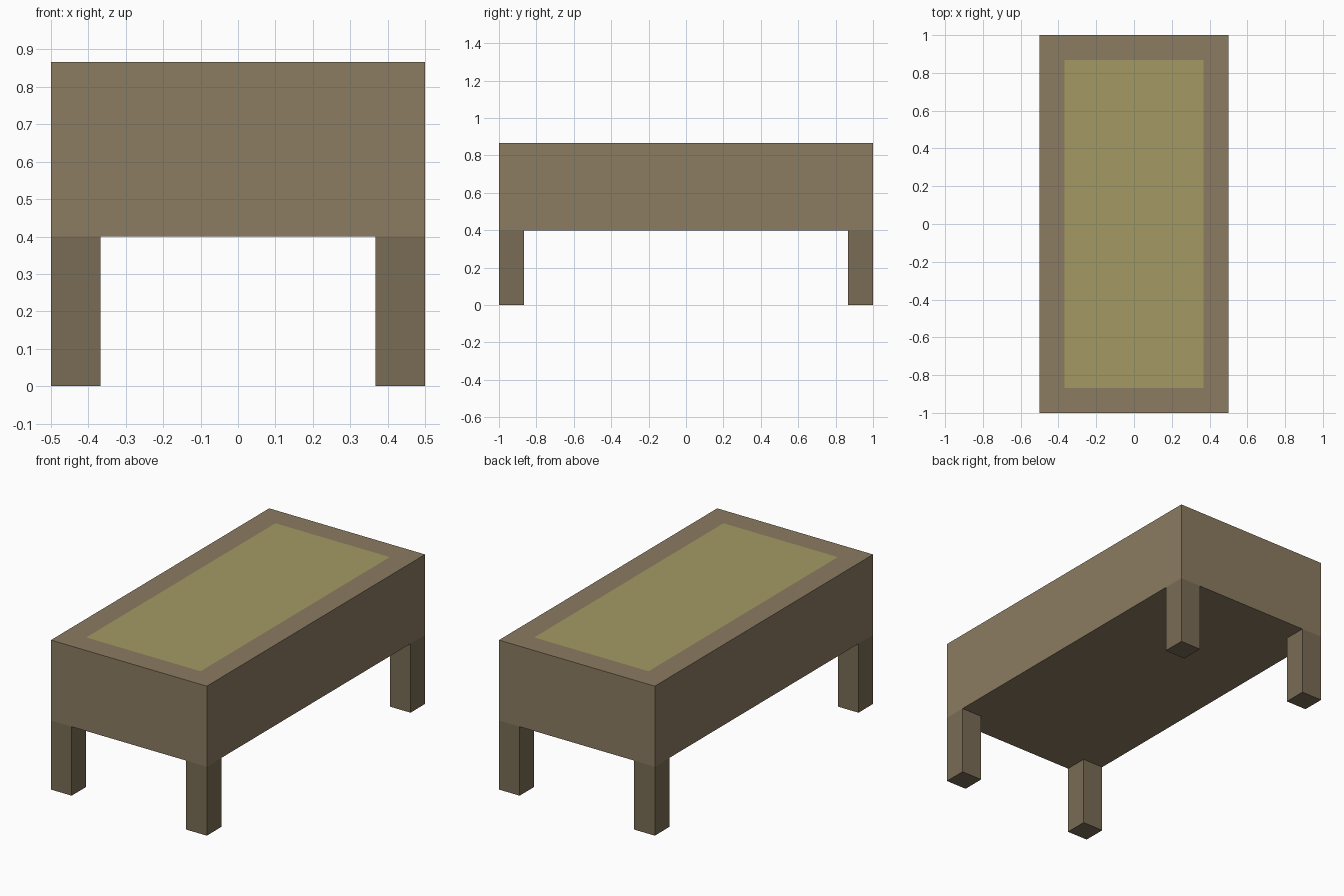
import bpy
import bmesh
from mathutils import Matrix, Vector

if "Cube" in bpy.data.objects:
    bpy.data.objects.remove(bpy.data.objects["Cube"])

WIDTH, LENGTH = 1.0, 2.0
LEG_H, TOP_Z = 0.4, 0.867
LEG = 0.133  # leg thickness, also the width of the top border


def material(name, rgb):
    mat = bpy.data.materials.new(name)
    mat.diffuse_color = (*rgb, 1.0)
    mat.use_nodes = True
    mat.node_tree.nodes["Principled BSDF"].inputs["Base Color"].default_value = mat.diffuse_color
    return mat


def box_bmesh(size, centre):
    bm = bmesh.new()
    bmesh.ops.create_cube(bm, size=1.0, matrix=Matrix.Translation(centre) @ Matrix.Diagonal((*size, 1.0)))
    return bm


def finish(bm, name, mats):
    mesh = bpy.data.meshes.new(name)
    bm.to_mesh(mesh)
    bm.free()
    for mat in mats:
        mesh.materials.append(mat)
    obj = bpy.data.objects.new(name, mesh)
    bpy.context.collection.objects.link(obj)
    return obj


frame_mat = material("frame_brown", (0.26, 0.20, 0.12))
leg_mat = material("leg_brown", (0.19, 0.15, 0.09))
panel_mat = material("panel_olive", (0.37, 0.32, 0.125))

# Body: deep box whose top face is inset into a flush coloured panel
bm = box_bmesh((WIDTH, LENGTH, TOP_Z - LEG_H), Vector((0, 0, (TOP_Z + LEG_H) / 2)))
bm.normal_update()
top = max(bm.faces, key=lambda f: f.calc_center_median().z)
bmesh.ops.inset_region(bm, faces=[top], thickness=LEG, use_even_offset=True)
top.material_index = 1
finish(bm, "body", [frame_mat, panel_mat])

# Legs: one square post flush with each corner
for y_sign, end in ((-1, "front"), (1, "back")):
    for x_sign, side in ((-1, "left"), (1, "right")):
        centre = Vector((x_sign * (WIDTH - LEG) / 2, y_sign * (LENGTH - LEG) / 2, LEG_H / 2))
        finish(box_bmesh((LEG, LEG, LEG_H), centre), f"{end}_{side}_leg", [leg_mat])
